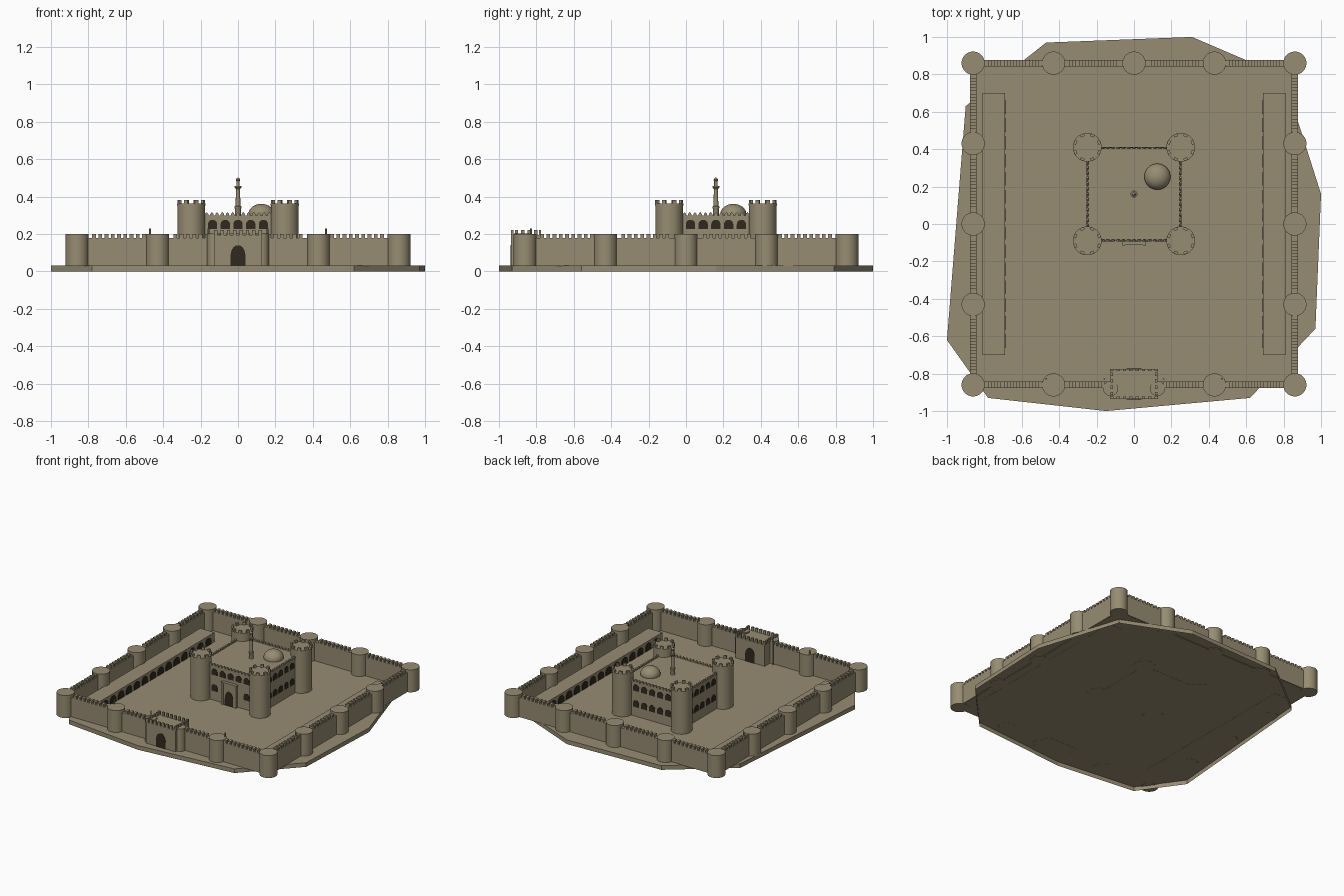
import bpy, bmesh, math
from mathutils import Matrix, Vector

if "Cube" in bpy.data.objects:
    bpy.data.objects.remove(bpy.data.objects["Cube"])

BASE = 0.032  # ground level


def material(name, col):
    m = bpy.data.materials.new(name)
    m.diffuse_color = (*col, 1)
    m.use_nodes = True
    m.node_tree.nodes["Principled BSDF"].inputs["Base Color"].default_value = m.diffuse_color
    return m


STONE = material("sandstone", (0.31, 0.265, 0.17))
DARK = material("dark_opening", (0.03, 0.022, 0.014))


def finish(bm, name, mat=STONE, smooth=False, recalc=True):
    if recalc:
        bmesh.ops.recalc_face_normals(bm, faces=bm.faces)
    me = bpy.data.meshes.new(name)
    bm.to_mesh(me)
    bm.free()
    ob = bpy.data.objects.new(name, me)
    bpy.context.collection.objects.link(ob)
    me.materials.append(mat)
    if smooth:
        bpy.ops.object.select_all(action='DESELECT')
        ob.select_set(True)
        bpy.context.view_layer.objects.active = ob
        bpy.ops.object.shade_smooth_by_angle(angle=math.radians(35))
    return ob


def box(bm, x0, x1, y0, y1, z0, z1, frame=Matrix()):
    m = Matrix.Translation(((x0 + x1) / 2, (y0 + y1) / 2, (z0 + z1) / 2))
    s = Matrix.Diagonal((x1 - x0, y1 - y0, z1 - z0, 1))
    bmesh.ops.create_cube(bm, size=1, matrix=frame @ m @ s)


def lathe(bm, x, y, profile, n=32):
    # closed solid of revolution from (radius, height) pairs
    rings = [[bm.verts.new((x + r * math.cos(2 * math.pi * i / n),
                            y + r * math.sin(2 * math.pi * i / n), z)) for i in range(n)]
             for r, z in profile]
    for a, b in zip(rings, rings[1:]):
        for i in range(n):
            j = (i + 1) % n
            bm.faces.new((a[i], a[j], b[j], b[i]))
    bm.faces.new(rings[0][::-1])
    bm.faces.new(rings[-1])


def prism(bm, pts, depth, frame):
    # outline in local x/z, extruded along local -y
    a = [bm.verts.new(frame @ Vector((x, 0, z))) for x, z in pts]
    b = [bm.verts.new(frame @ Vector((x, -depth, z))) for x, z in pts]
    bm.faces.new(a)
    bm.faces.new(b[::-1])
    for i in range(len(a)):
        j = (i + 1) % len(a)
        bm.faces.new((a[i], b[i], b[j], a[j]))


def arch(x, w, z0, z1):
    # pointed arch outline
    h, pts = w / 2, [(x - w / 2, z0), (x + w / 2, z0)]
    spring = z0 + (z1 - z0) * 0.45
    side = [(h * math.cos(t * math.pi / 10) ** 0.9, spring + (z1 - spring) * math.sin(t * math.pi / 10))
            for t in range(5)]
    pts += [(x + a, z) for a, z in side] + [(x, z1)] + [(x - a, z) for a, z in side[::-1]]
    return pts


def side_frame(k, cx=0, cy=0):
    return Matrix.Translation((cx, cy, 0)) @ Matrix.Rotation(k * math.pi / 2, 4, 'Z')


# ground: top surface with a skirt, open underneath
outline = [(-0.78, -0.93), (-0.15, -1.0), (0.62, -0.93), (0.97, -0.56), (1.0, 0.16), (0.80, 0.79),
           (0.31, 1.0), (-0.47, 0.97), (-0.90, 0.63), (-1.0, -0.62)]
bm = bmesh.new()
lo = [bm.verts.new((x, y, 0)) for x, y in outline]
hi = [bm.verts.new((x, y, BASE)) for x, y in outline]
bm.faces.new(hi)
for i in range(len(lo)):
    j = (i + 1) % len(lo)
    bm.faces.new((lo[i], lo[j], hi[j], hi[i]))
finish(bm, "ground_slab", recalc=False)

# courtyard floor, filling the corners beyond the slab
bm = bmesh.new()
box(bm, -0.87, 0.87, -0.87, 0.87, BASE - 0.003, BASE + 0.002)
finish(bm, "courtyard_floor")

# curtain walls with merlons
bm = bmesh.new()
for k in range(4):
    f = side_frame(k)
    box(bm, -0.86, 0.86, -0.877, -0.843, BASE - 0.002, 0.178, f)
    for i in range(49):
        x = (i - 24) * 0.0335
        near = min(abs(abs(x) - c) for c in (0, 0.43, 0.86))
        if near > 0.068:
            box(bm, x - 0.010, x + 0.010, -0.877, -0.843, 0.177, 0.199, f)
finish(bm, "curtain_walls")

# round wall towers (none at the gate)
bm = bmesh.new()
spots = {(x * 0.43, y * 0.43) for x in range(-2, 3) for y in range(-2, 3) if max(abs(x), abs(y)) == 2}
for x, y in sorted(spots):
    if (x, y) != (0, -0.86):
        lathe(bm, x, y, [(0.062, BASE - 0.004), (0.062, 0.2)])
finish(bm, "wall_towers", smooth=True)

# gatehouse: block, turrets, merlons, arch
bm = bmesh.new()
box(bm, -0.125, 0.125, -0.935, -0.775, BASE - 0.004, 0.194)
for s in (-1, 1):
    for i in range(8):
        x = (i - 3.5) * 0.034
        y = -0.855 + s * 0.074
        box(bm, x - 0.009, x + 0.009, y - 0.006, y + 0.006, 0.193, 0.222)
    for i in range(4):
        y = -0.855 + (i - 1.5) * 0.034
        box(bm, s * 0.119 - 0.006, s * 0.119 + 0.006, y - 0.009, y + 0.009, 0.193, 0.222)
finish(bm, "gatehouse")
bm = bmesh.new()
for s in (-1, 1):
    lathe(bm, s * 0.125, -0.88, [(0.04, BASE - 0.004), (0.04, 0.204)], 24)
finish(bm, "gate_turrets", smooth=True)
bm = bmesh.new()
for k, y in ((0, -0.935), (2, -0.775)):
    prism(bm, arch(0, 0.08, BASE, 0.14), 0.003, side_frame(k, 0, y))
finish(bm, "gate_arches", DARK)

# thin posts behind the front wall
bm = bmesh.new()
for x in (-0.47, -0.158, 0.158, 0.47):
    lathe(bm, x, -0.828, [(0.005, BASE), (0.005, 0.23)], 8)
finish(bm, "posts")

# side arcades
bm, bd = bmesh.new(), bmesh.new()
for s in (-1, 1):
    box(bm, min(s * 0.81, s * 0.69), max(s * 0.81, s * 0.69), -0.7, 0.7, BASE - 0.004, 0.105)
    f = side_frame(-s, s * 0.69, 0)
    for i in range(14):
        prism(bd, arch((i - 6.5) * 0.096, 0.07, BASE, 0.09), 0.004, f)
finish(bm, "side_arcades")
finish(bd, "arcade_arches", DARK)

# keep: block with pointed merlons and two window rows
bm, bd = bmesh.new(), bmesh.new()
CY = 0.16
box(bm, -0.25, 0.25, CY - 0.25, CY + 0.25, BASE - 0.004, 0.298)
for k in range(4):
    f = side_frame(k, 0, CY)
    wall = f @ Matrix.Translation((0, -0.25, 0))
    for i in range(13):
        x = (i - 6) * 0.028
        prism(bm, [(x - 0.009, 0.297), (x + 0.009, 0.297), (x + 0.009, 0.307), (x, 0.317), (x - 0.009, 0.307)],
              0.01, f @ Matrix.Translation((0, -0.243, 0)))
    for i in range(5):
        x = (i - 2) * 0.068
        prism(bd, arch(x, 0.05, 0.228, 0.276), 0.003, wall)
        if k or abs(x) > 0.07:
            prism(bd, arch(x, 0.05, 0.105, 0.155), 0.003, wall)
finish(bm, "keep_block")

# keep portal
f = side_frame(0, 0, CY - 0.25)
prism(bd, arch(0, 0.07, BASE, 0.14), 0.021, f)
finish(bd, "keep_openings", DARK)
bm = bmesh.new()
box(bm, -0.06, 0.06, -0.108, -0.088, BASE, 0.195)
box(bm, -0.065, 0.065, -0.113, -0.088, 0.195, 0.205)
for s in (-1, 1):
    box(bm, s * 0.055 - 0.008, s * 0.055 + 0.008, -0.114, -0.1, BASE, 0.2)
finish(bm, "keep_portal")

# keep corner towers with crenellated heads
bm, bc = bmesh.new(), bmesh.new()
for sx in (-1, 1):
    for sy in (-1, 1):
        x, y = sx * 0.25, CY + sy * 0.25
        lathe(bm, x, y, [(0.074, BASE - 0.004), (0.074, 0.352), (0.077, 0.353), (0.077, 0.362)])
        for i in range(8):
            f = Matrix.Translation((x, y, 0)) @ Matrix.Rotation(2 * math.pi * (i + 0.5) / 8, 4, 'Z')
            box(bc, 0.061, 0.076, -0.011, 0.011, 0.361, 0.381, f)
finish(bm, "keep_towers", smooth=True)
finish(bc, "keep_tower_merlons")

# roof dome
bm = bmesh.new()
bmesh.ops.create_uvsphere(bm, u_segments=32, v_segments=16, radius=1,
                          matrix=Matrix.Translation((0.125, 0.253, 0.305)) @ Matrix.Diagonal((0.07, 0.07, 0.056, 1)))
bmesh.ops.bisect_plane(bm, geom=bm.verts[:] + bm.edges[:] + bm.faces[:], plane_co=(0, 0, 0.295),
                       plane_no=(0, 0, -1), clear_outer=True)
finish(bm, "dome", smooth=True)

# slim minaret in the roof centre
bm = bmesh.new()
lathe(bm, 0, CY, [(0.016, 0.295), (0.016, 0.335), (0.019, 0.34), (0.019, 0.347), (0.013, 0.35), (0.011, 0.44),
                  (0.018, 0.449), (0.018, 0.456), (0.009, 0.457), (0.009, 0.483), (0.012, 0.487),
                  (0.012, 0.492), (0.007, 0.498), (0.001, 0.503)], 12)
finish(bm, "minaret", smooth=True)
